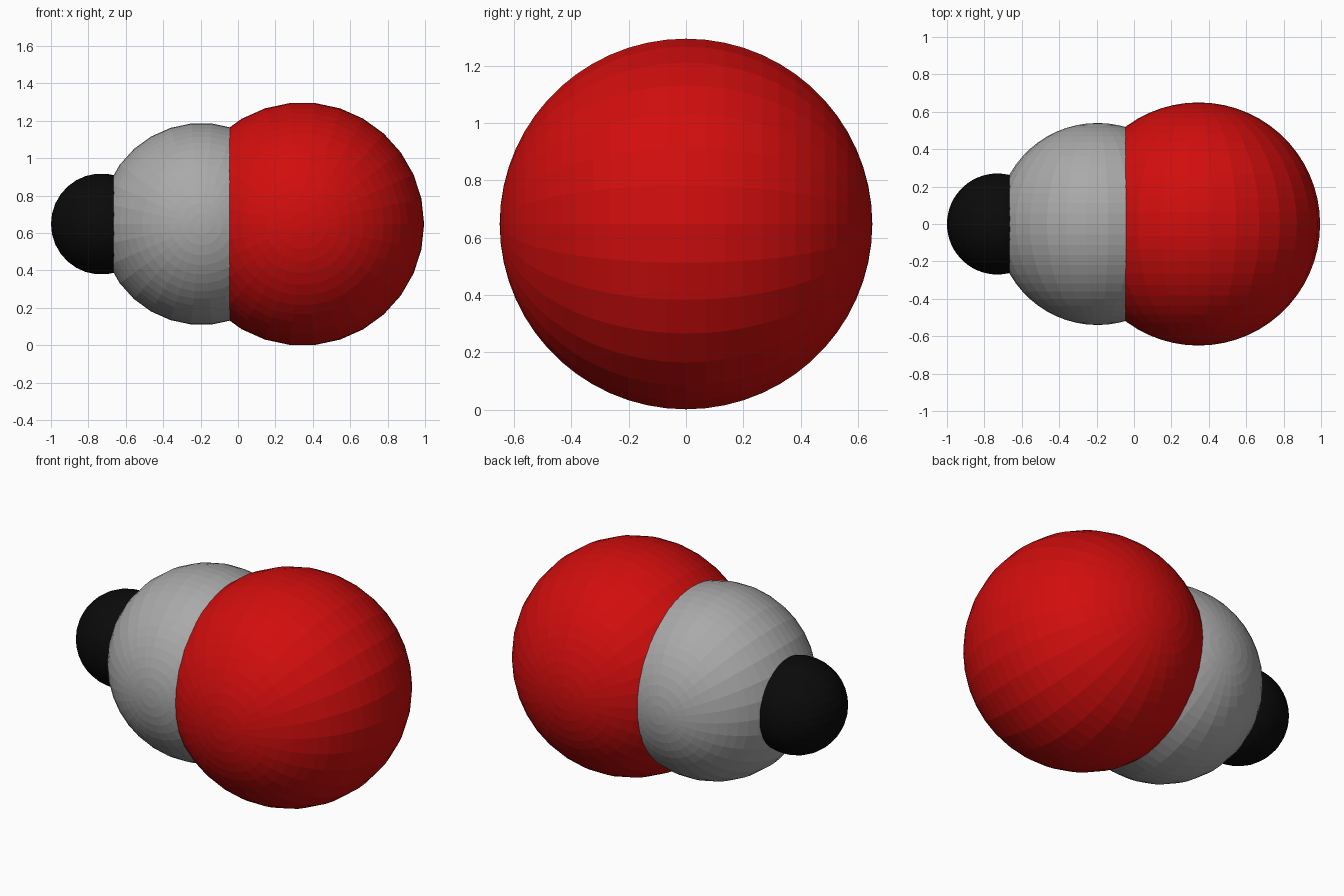
import bpy
from math import pi, radians

if "Cube" in bpy.data.objects:
    bpy.data.objects.remove(bpy.data.objects["Cube"])


def paint(name, rgb):
    mat = bpy.data.materials.new(name)
    mat.diffuse_color = (*rgb, 1.0)
    mat.use_nodes = True
    mat.node_tree.nodes["Principled BSDF"].inputs["Base Color"].default_value = mat.diffuse_color
    return mat


def ball(name, x, radius, mat):
    # Flat-faced sphere with its poles on the y axis and a seam edge at +x
    bpy.ops.mesh.primitive_uv_sphere_add(
        segments=30, ring_count=30, radius=radius,
        location=(x, 0, 0.648), rotation=(pi / 2, radians(6), 0))
    obj = bpy.context.object
    obj.name = name
    # Turn about the pole axis only
    obj.rotation_euler = (pi / 2, 0, 0)
    obj.rotation_euler.rotate_axis('Z', radians(6))
    obj.data.materials.append(mat)
    return obj


# Three overlapping balls in a row, small to large
ball("small_ball", -0.73, 0.27, paint("black", (0.003, 0.003, 0.003)))
ball("middle_ball", -0.195, 0.54, paint("grey", (0.4, 0.4, 0.4)))
ball("large_ball", 0.345, 0.65, paint("red", (0.64, 0.004, 0.004)))
